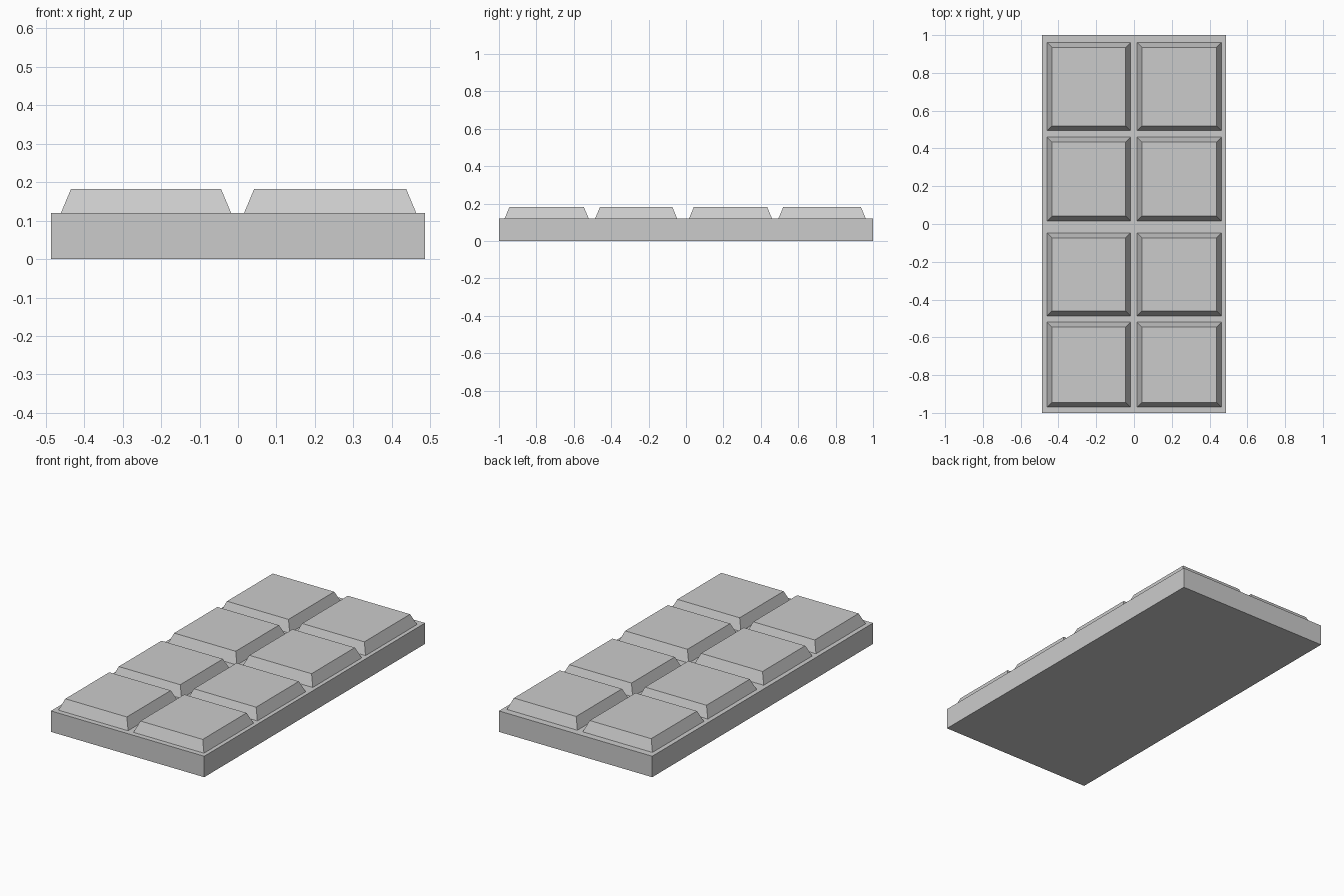
import bpy, bmesh

if "Cube" in bpy.data.objects:
    bpy.data.objects.remove(bpy.data.objects["Cube"])

BASE_TOP, TILE_TOP = 0.12, 0.182
INSET = 0.026          # how far each tile tapers in
SINK = 0.005           # tiles overlap slightly into the slab


def frustum(name, x0, x1, y0, y1, z0, z1, inset=0.0):
    """Box whose top face is inset on all four sides."""
    bm = bmesh.new()
    rings = []
    for z, i in ((z0, 0.0), (z1, inset)):
        rings.append([bm.verts.new(p) for p in (
            (x0 + i, y0 + i, z), (x1 - i, y0 + i, z),
            (x1 - i, y1 - i, z), (x0 + i, y1 - i, z))])
    low, high = rings
    bm.faces.new(low[::-1])
    bm.faces.new(high)
    for k in range(4):
        n = (k + 1) % 4
        bm.faces.new((low[k], low[n], high[n], high[k]))
    mesh = bpy.data.meshes.new(name)
    bm.to_mesh(mesh)
    bm.free()
    obj = bpy.data.objects.new(name, mesh)
    bpy.context.collection.objects.link(obj)
    return obj


# Flat slab
frustum("bar_slab", -0.486, 0.486, -1.0, 1.0, 0.0, BASE_TOP)

# Raised bevelled tiles, spaced slightly unevenly
columns = [(-0.46, -0.018), (0.016, 0.463)]
rows = [(-0.97, -0.52), (-0.486, -0.047), (0.016, 0.46), (0.494, 0.961)]
slope = INSET / (TILE_TOP - BASE_TOP)
grow = slope * SINK
for r, (y0, y1) in enumerate(rows, 1):
    for c, (x0, x1) in enumerate(columns, 1):
        frustum(f"tile_row{r}_col{c}", x0 - grow, x1 + grow, y0 - grow, y1 + grow,
                BASE_TOP - SINK, TILE_TOP, INSET + grow)
